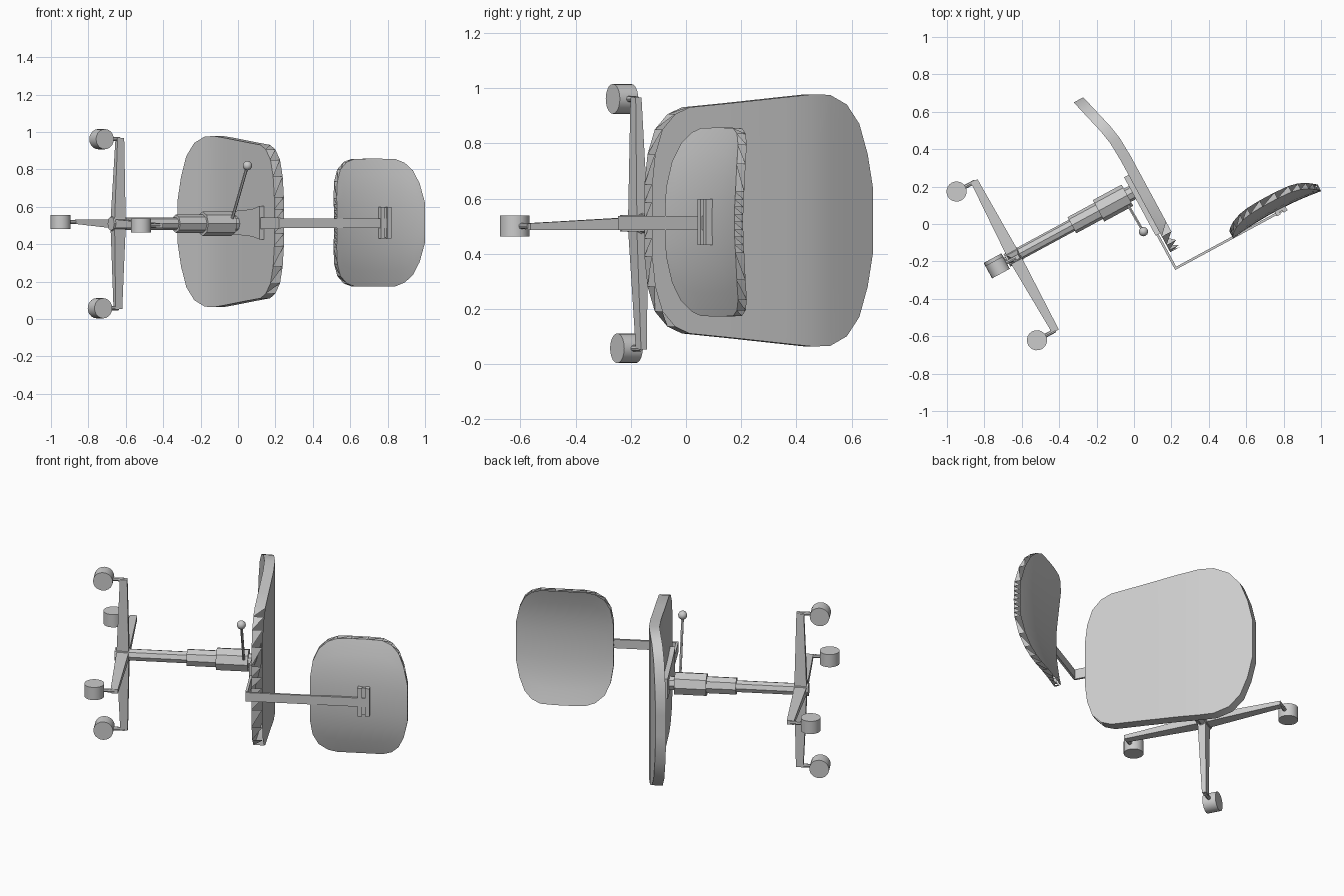
import bpy, bmesh, math
from mathutils import Matrix, Vector

if "Cube" in bpy.data.objects:
    bpy.data.objects.remove(bpy.data.objects["Cube"])

# The chair lies on its side: local x = chair up, local y = chair forward, z = sideways
TILT = Matrix.Rotation(math.radians(28.4), 4, 'Z')
AXIS_Y, MID_Z = 0.152, 0.5095      # column axis
SEAT_Z, BACK_Z = 0.521, 0.515      # seat and backrest centre lines

grey = bpy.data.materials.new("grey")
grey.use_nodes = True
grey.diffuse_color = (0.6, 0.6, 0.6, 1)
grey.node_tree.nodes["Principled BSDF"].inputs["Base Color"].default_value = (0.6, 0.6, 0.6, 1)


def finish(name, bm, smooth=None):
    bmesh.ops.recalc_face_normals(bm, faces=bm.faces[:])
    bmesh.ops.transform(bm, matrix=TILT, verts=bm.verts[:])
    me = bpy.data.meshes.new(name)
    bm.to_mesh(me)
    bm.free()
    me.materials.append(grey)
    ob = bpy.data.objects.new(name, me)
    bpy.context.collection.objects.link(ob)
    if smooth:
        bpy.ops.object.select_all(action='DESELECT')
        ob.select_set(True)
        bpy.context.view_layer.objects.active = ob
        bpy.ops.object.shade_smooth_by_angle(angle=math.radians(smooth))


def rod(name, a, b, r, sides=8, smooth=None):
    """Cylinder between two points."""
    a, b = Vector(a), Vector(b)
    turn = (b - a).to_track_quat('Z', 'Y').to_matrix().to_4x4()
    bm = bmesh.new()
    bmesh.ops.create_cone(bm, cap_ends=True, segments=sides, radius1=r, radius2=r,
                          depth=(b - a).length, matrix=Matrix.Translation((a + b) / 2) @ turn)
    finish(name, bm, smooth)


def box(name, lo, hi):
    lo, hi = Vector(lo), Vector(hi)
    bm = bmesh.new()
    bmesh.ops.create_cube(bm, size=1, matrix=Matrix.Translation((lo + hi) / 2)
                          @ Matrix.Diagonal((*(hi - lo), 1)))
    finish(name, bm)


def prism(name, start, end):
    """Solid between two matching rings of points."""
    bm = bmesh.new()
    a, b = ([bm.verts.new(p) for p in ring] for ring in (start, end))
    bm.faces.new(a)
    bm.faces.new(b[::-1])
    for i in range(len(a)):
        j = (i + 1) % len(a)
        bm.faces.new((a[i], b[i], b[j], a[j]))
    finish(name, bm)


def shell(name, stations, place, toothed, cols):
    """Thin cushion from (position, half width) stations; place() gives each side's point.
    Where toothed() is true the rim is an open row of triangles."""
    bm = bmesh.new()
    sides = [[[bm.verts.new(place(s, w * (2 * i / cols - 1), k)) for i in range(cols + 1)]
              for s, w in stations] for k in (0, 1)]
    rows = len(stations)
    for k, g in enumerate(sides):
        for r in range(rows - 1):
            for c in range(cols):
                q = [g[r][c], g[r + 1][c], g[r + 1][c + 1], g[r][c + 1]]
                bm.faces.new(q if k else q[::-1])
    loop = ([(0, c) for c in range(cols)] + [(r, cols) for r in range(rows - 1)]
            + [(rows - 1, c) for c in range(cols, 0, -1)] + [(r, 0) for r in range(rows - 1, 0, -1)])
    for (r, c), (r2, c2) in zip(loop, loop[1:] + loop[:1]):
        a, b, d, e = sides[0][r][c], sides[0][r2][c2], sides[1][r2][c2], sides[1][r][c]
        if toothed(stations[r][0]):
            bm.faces.new((a, b, d))
        else:
            bm.faces.new((a, b, d, e))
    finish(name, bm, 40)


# Seat: flat, with the front edge sloping down
def seat_point(f, z, top):
    drop = 0.26 * max(0, f - 0.47) + 0.05 * min(max(0, f - 0.33), 0.14)
    return (0.099 + 0.058 * top - drop, f, SEAT_Z + z)


shell("seat", [(-0.225, 0.13), (-0.212, 0.24), (-0.182, 0.33), (-0.13, 0.385), (-0.07, 0.41),
               (0.1, 0.425), (0.33, 0.447), (0.44, 0.457), (0.52, 0.455), (0.6, 0.42),
               (0.66, 0.35), (0.70, 0.24), (0.725, 0.12)],
      seat_point, lambda f: f < -0.1, 4)


# Backrest: gently arched, with the sides wrapping forward
def back_point(u, z, front):
    arch = 0.02 * (1 - ((u - 0.69) / 0.27) ** 2)
    return (u, -0.321 + 0.036 * front + arch + 0.056 * abs(z / 0.34) ** 2.3, BACK_Z + z)


shell("backrest", [(0.43, 0.13), (0.443, 0.22), (0.473, 0.285), (0.522, 0.325), (0.572, 0.34),
                   (0.65, 0.342), (0.74, 0.342), (0.822, 0.34), (0.872, 0.32), (0.912, 0.28),
                   (0.942, 0.21), (0.964, 0.11)],
      back_point, lambda u: True, 8)

# Telescopic column and hub
for name, u0, u1, r in (("hub", -0.69, -0.61, 0.038), ("column_lower", -0.67, -0.25, 0.034),
                        ("column_middle", -0.295, -0.1, 0.049), ("column_upper", -0.133, 0.042, 0.065),
                        ("column_neck", 0.03, 0.09, 0.04)):
    rod(name, (u0, AXIS_Y, MID_Z), (u1, AXIS_Y, MID_Z), r)

# Four tapered legs, each slightly skewed, with a stem and a caster
for n in range(4):
    a = n * math.pi / 2
    out, side = Vector((0, math.cos(a), math.sin(a))), Vector((0, -math.sin(a), math.cos(a)))
    hub = Vector((0, AXIS_Y, MID_Z))
    rings = [[hub + out * d + side * (skew + s * half) + Vector((u, 0, 0))
              for s, u in ((-1, u0), (1, u0), (1, u1), (-1, u1))]
             for d, skew, half, u0, u1 in ((0.02, 0, 0.023, -0.68, -0.613),
                                           (0.457, 0.011, 0.012, -0.662, -0.622))]
    prism(f"leg_{n + 1}", *rings)
    tip = hub + out * 0.452 + side * 0.009
    rod(f"caster_stem_{n + 1}", tip + Vector((-0.64, 0, 0)), tip + Vector((-0.72, 0, 0)), 0.011)
    wheel = tip + Vector((-0.752, 0, 0))
    rod(f"caster_{n + 1}", wheel - side * 0.038, wheel + side * 0.038, 0.054, 20, 40)

# Under-seat bracket, flaring towards the back of the seat
edge = [(-0.11, 0.09), (-0.03, 0.074), (0.06, 0.068), (0.245, 0.06)]
outline = edge + [(f, -h) for f, h in reversed(edge)]
prism("seat_bracket", *[[(u, f, MID_Z + 0.005 + h) for f, h in outline] for u in (0.072, 0.101)])

# Bent arm carrying the backrest
box("back_arm_lower", (0.077, -0.314, MID_Z - 0.028), (0.09, -0.1, MID_Z + 0.032))
box("back_arm_upper", (0.077, -0.321, MID_Z - 0.024), (0.74, -0.308, MID_Z + 0.028))

# Slotted mount behind the backrest
box("back_mount", (0.695, -0.314, BACK_Z - 0.08), (0.755, -0.295, BACK_Z + 0.08))
for name, u in (("mount_rail_lower", 0.692), ("mount_rail_upper", 0.733)):
    box(name, (u, -0.327, BACK_Z - 0.084), (u + 0.024, -0.3, BACK_Z + 0.084))

# Height lever with a ball knob
knob = Vector((0.025, -0.06, 0.82))
rod("lever", (0.02, 0.1, MID_Z + 0.03), knob, 0.008, 6)
bm = bmesh.new()
bmesh.ops.create_uvsphere(bm, u_segments=12, v_segments=8, radius=0.025,
                          matrix=Matrix.Translation(knob))
finish("lever_knob", bm, 60)
